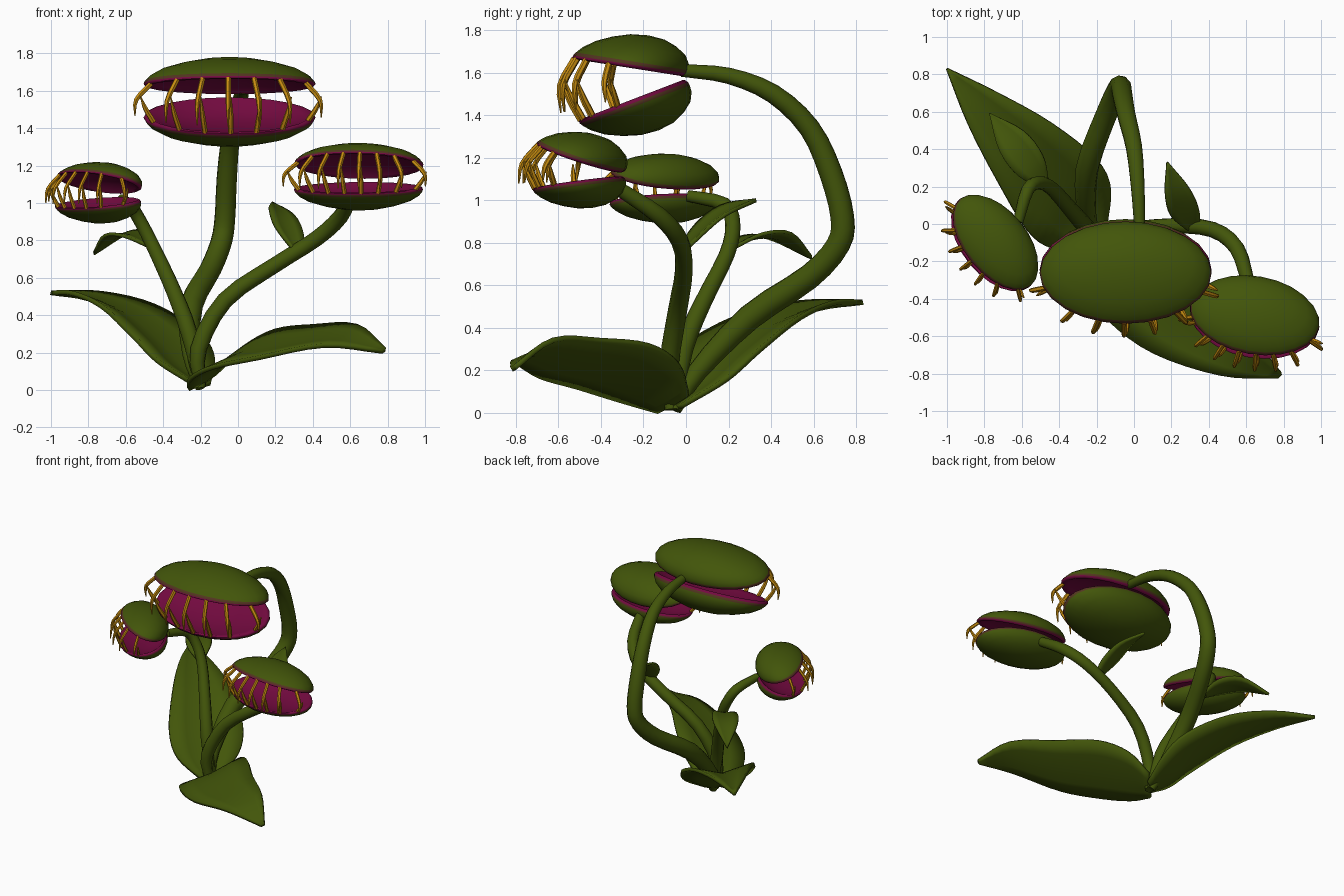
import bpy, bmesh, math
from mathutils import Vector, Matrix

if "Cube" in bpy.data.objects:
    bpy.data.objects.remove(bpy.data.objects["Cube"])


def material(name, rgb):
    m = bpy.data.materials.new(name)
    m.use_nodes = True
    m.diffuse_color = (*rgb, 1)
    m.node_tree.nodes["Principled BSDF"].inputs["Base Color"].default_value = (*rgb, 1)
    return m


GREEN = material("leaf green", (0.055, 0.092, 0.003))
MAGENTA = material("mouth magenta", (0.17, 0.003, 0.05))
LIP = material("lip brown", (0.085, 0.035, 0.014))
GOLD = material("tooth gold", (0.56, 0.26, 0.005))


def finish(name, bm, mats, angle=50):
    bmesh.ops.recalc_face_normals(bm, faces=bm.faces)
    mesh = bpy.data.meshes.new(name)
    bm.to_mesh(mesh)
    bm.free()
    for m in mats:
        mesh.materials.append(m)
    ob = bpy.data.objects.new(name, mesh)
    bpy.context.collection.objects.link(ob)
    bpy.ops.object.select_all(action="DESELECT")
    ob.select_set(True)
    bpy.context.view_layer.objects.active = ob
    bpy.ops.object.shade_smooth_by_angle(angle=math.radians(angle))
    return ob


def spline(points, steps):
    """Smooth path through (x, y, z, size) points; returns (position, size) pairs."""
    p = [Vector(q) for q in points]
    p = [p[0] * 2 - p[1]] + p + [p[-1] * 2 - p[-2]]
    out = []
    for i in range(1, len(p) - 2):
        a, b, c, d = p[i - 1:i + 3]
        for k in range(steps):
            t = k / steps
            out.append(b + (c - a) * (t / 2) + (a * 2 - b * 5 + c * 4 - d) * (t * t / 2)
                       + (b * 3 - a - c * 3 + d) * (t ** 3 / 2))
    out.append(p[-2])
    return [(q.to_3d(), max(q.w, 0.002)) for q in out]


def tangent(path, i):
    return (path[min(i + 1, len(path) - 1)][0] - path[max(i - 1, 0)][0]).normalized()


def add_tube(bm, path, sides):
    normal = tangent(path, 0).orthogonal()
    rings = []
    for i, (pos, r) in enumerate(path):
        t = tangent(path, i)
        normal = (normal - t * normal.dot(t)).normalized()
        other = t.cross(normal)
        angles = [2 * math.pi * k / sides for k in range(sides)]
        rings.append([bm.verts.new(pos + (normal * math.cos(a) + other * math.sin(a)) * r)
                      for a in angles])
    for lo, hi in zip(rings, rings[1:]):
        for k in range(sides):
            n = (k + 1) % sides
            bm.faces.new((lo[k], lo[n], hi[n], hi[k]))
    bm.faces.new(rings[0])
    bm.faces.new(rings[-1])


def stem(name, points):
    bm = bmesh.new()
    add_tube(bm, spline(points, 3), 10)
    finish(name, bm, [GREEN])


def leaf(name, points, side, fold, thickness):
    """Blade swept along its midrib; size is the half width."""
    bm = bmesh.new()
    path = spline(points, 4)
    side = Vector(side).normalized()
    rows = []
    for i, (pos, w) in enumerate(path):
        up = side.cross(tangent(path, i)).normalized()
        if up.z < 0:
            up = -up
        rows.append([bm.verts.new(pos + side * w * v + up * fold * w * abs(v))
                     for v in (-1, -0.55, 0, 0.55, 1)])
    for lo, hi in zip(rows, rows[1:]):
        for k in range(4):
            bm.faces.new((lo[k], lo[k + 1], hi[k + 1], hi[k]))
    ob = finish(name, bm, [GREEN])
    mod = ob.modifiers.new("thickness", "SOLIDIFY")
    mod.thickness = thickness
    mod.offset = 0


# Lobe section from crown over the rim to the hollow inside: radius, height, material
SECTION = [(0.3, 0.95, 0), (0.56, 0.8, 0), (0.79, 0.59, 0), (0.93, 0.35, 0), (0.985, 0.17, 0),
           (1.0, 0.07, 2), (0.985, 0.0, 1), (0.95, -0.03, 1), (0.87, 0.06, 1),
           (0.6, 0.28, 1), (0.3, 0.38, 1)]
SEGMENTS = 24


def lobe(name, frame, a, b, height):
    """Shallow elliptical shell hinged at the origin of its frame, fuller at the back."""
    bm = bmesh.new()

    def point(r, h, ang):
        y = -b + b * r * math.sin(ang) + 0.25 * b * max(h, 0)
        return bm.verts.new(frame @ Vector((a * r * math.cos(ang), y, h * height)))

    rings = [[point(r, h, 2 * math.pi * k / SEGMENTS) for k in range(SEGMENTS)]
             for r, h, _ in SECTION]
    for j in range(1, len(rings)):
        for k in range(SEGMENTS):
            n = (k + 1) % SEGMENTS
            f = bm.faces.new((rings[j - 1][k], rings[j - 1][n], rings[j][n], rings[j][k]))
            f.material_index = SECTION[j][2]
    for ring, h, mat in ((rings[0], 1, 0), (rings[-1], 0.4, 1)):
        centre = point(0, h, 0)
        for k in range(SEGMENTS):
            bm.faces.new((ring[k], ring[(k + 1) % SEGMENTS], centre)).material_index = mat
    finish(name, bm, [GREEN, MAGENTA, LIP], 60)


def head(name, hinge, yaw, a, b, up_tilt, low_tilt, up_height, low_height, tooth, count):
    base = Matrix.Translation(hinge) @ Matrix.Rotation(math.radians(yaw), 4, "Z")
    upper = base @ Matrix.Rotation(-math.radians(up_tilt), 4, "X")
    lower = (base @ Matrix.Translation((0, 0, -0.02))
             @ Matrix.Rotation(math.radians(low_tilt), 4, "X"))
    lobe(name + "_upper_lobe", upper, a, b, up_height)
    lobe(name + "_lower_lobe", lower, a, b, -low_height)
    # Splayed teeth that cross in front of the mouth, evenly spaced across its width
    bm = bmesh.new()
    for k in range(count):
        for start, end, reach, bow, flare, shift in ((upper, lower, 0.88, 5.5, 6, 0),
                                                     (lower, upper, 0.65, 3, 5, 0.03)):
            ang = -math.acos(-0.96 + 1.89 * k / (count - 1) + shift)
            rim = Vector((a * 0.95 * math.cos(ang), -b + b * 0.95 * math.sin(ang), 0))
            out = base.to_3x3() @ Vector((math.cos(ang), math.sin(ang), 0))
            p, q = start @ rim, end @ rim
            span = q - p
            mid = p + span * reach * 0.5 + out * tooth * bow
            tip = p + span * reach + out * tooth * flare
            add_tube(bm, spline([(*p, tooth), (*mid, tooth * 0.9), (*tip, 0.003)], 3), 6)
    finish(name + "_teeth", bm, [GOLD])


# Stems
stem("tall_stem", [(-0.2, -0.05, 0.015, 0.03), (-0.25, 0.05, 0.19, 0.048),
                   (-0.25, 0.3, 0.45, 0.062), (-0.15, 0.58, 0.64, 0.06),
                   (-0.09, 0.715, 0.79, 0.058), (-0.07, 0.735, 0.92, 0.056),
                   (-0.06, 0.68, 1.13, 0.055), (-0.04, 0.58, 1.34, 0.05),
                   (0, 0.41, 1.5, 0.045), (0.02, 0.2, 1.585, 0.038), (0.03, -0.02, 1.61, 0.03)])
stem("right_stem", [(-0.2, -0.07, 0.015, 0.03), (-0.21, -0.08, 0.22, 0.045),
                    (-0.07, -0.04, 0.48, 0.045), (0.2, -0.01, 0.67, 0.042),
                    (0.42, -0.03, 0.81, 0.042), (0.55, -0.13, 0.93, 0.042),
                    (0.61, -0.31, 1.05, 0.035)])
stem("left_stem", [(-0.2, -0.05, 0.015, 0.03), (-0.26, -0.01, 0.3, 0.045),
                   (-0.34, 0.08, 0.52, 0.042), (-0.44, 0.19, 0.74, 0.038),
                   (-0.51, 0.22, 0.88, 0.036), (-0.57, 0.18, 0.98, 0.035),
                   (-0.62, 0.01, 1.02, 0.028)])

# Ground leaves
leaf("back_leaf", [(-0.2, -0.06, 0.02, 0.07), (-0.3, 0.05, 0.11, 0.22),
                   (-0.41, 0.18, 0.24, 0.265), (-0.6, 0.4, 0.4, 0.21),
                   (-0.81, 0.62, 0.49, 0.115), (-1, 0.83, 0.52, 0.003)],
     (0.69, 0.72, 0), 0.25, 0.025)
leaf("front_leaf", [(-0.19, -0.06, 0.04, 0.11), (-0.1, -0.18, 0.13, 0.22),
                    (0.04, -0.34, 0.2, 0.26), (0.26, -0.54, 0.24, 0.225),
                    (0.55, -0.71, 0.28, 0.14), (0.78, -0.81, 0.21, 0.015)],
     (0.69, 0.7, 0.4), 0.08, 0.025)

# Small stem leaves
leaf("right_stem_leaf", [(0.32, -0.04, 0.73, 0.02), (0.27, 0.06, 0.84, 0.08),
                         (0.23, 0.18, 0.94, 0.07), (0.18, 0.33, 1, 0.003)],
     (0.95, 0.15, -0.3), 0.2, 0.018)
leaf("left_stem_leaf", [(-0.47, 0.21, 0.77, 0.02), (-0.55, 0.31, 0.82, 0.085),
                        (-0.65, 0.44, 0.82, 0.085), (-0.77, 0.59, 0.73, 0.003)],
     (0.75, 0.65, 0.1), 0.15, 0.018)

# Trap heads
head("tall_head", (-0.045, 0, 1.585), 0, 0.46, 0.272, 9, 21, 0.16, 0.175, 0.015, 7)
head("right_head", (0.68, -0.3, 1.13), -10, 0.35, 0.213, 19, 8, 0.128, 0.125, 0.013, 8)
head("left_head", (-0.62, 0, 1.05), -51, 0.3, 0.172, 20, 10, 0.118, 0.115, 0.011, 7)
